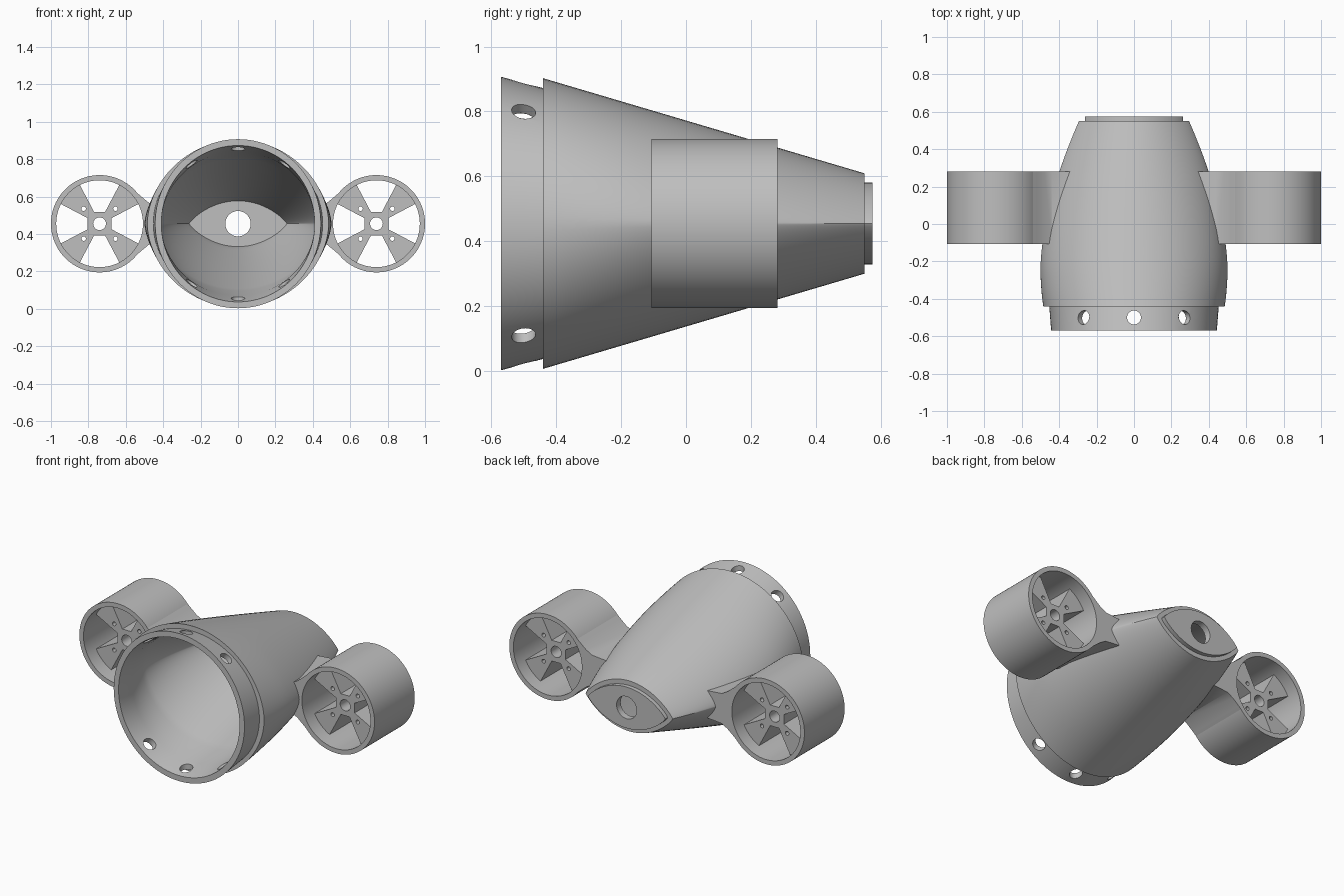
import bpy, bmesh, math
from math import cos, sin, radians, pi

if "Cube" in bpy.data.objects:
    bpy.data.objects.remove(bpy.data.objects["Cube"])

ZC = 0.455          # height of the long axis
DUCT_X = 0.74

grey = bpy.data.materials.new("plain grey")
grey.use_nodes = True
colour = (0.52, 0.52, 0.52, 1)
grey.diffuse_color = colour
grey.node_tree.nodes["Principled BSDF"].inputs["Base Color"].default_value = colour


def make_object(name, bm):
    bmesh.ops.recalc_face_normals(bm, faces=bm.faces[:])
    mesh = bpy.data.meshes.new(name)
    bm.to_mesh(mesh)
    bm.free()
    mesh.materials.append(grey)
    ob = bpy.data.objects.new(name, mesh)
    bpy.context.collection.objects.link(ob)
    return ob


def section(w, h, k, cx=0, n=96):
    """Oval that sharpens into an almond as k grows."""
    pts = []
    for i in range(n):
        a = 2 * pi * i / n
        pts.append((cx + w * cos(a), ZC + h * sin(a) * abs(sin(a)) ** k))
    return pts


def loft(name, rings, cx=0, closed=True):
    """Skin rings of (y, half width, half height, k); closed joins last to first."""
    bm = bmesh.new()
    loops = [[bm.verts.new((x, y, z)) for x, z in section(w, h, k, cx)]
             for y, w, h, k in rings]
    pairs = list(zip(loops, loops[1:]))
    if closed:
        pairs.append((loops[-1], loops[0]))
    else:
        bm.faces.new(loops[0])
        bm.faces.new(loops[-1])
    for a, b in pairs:
        for i in range(len(a)):
            j = (i + 1) % len(a)
            bm.faces.new((a[i], a[j], b[j], b[i]))
    return make_object(name, bm)


def prism(name, outline, y0, y1):
    bm = bmesh.new()
    front = [bm.verts.new((x, y0, z)) for x, z in outline]
    back = [bm.verts.new((x, y1, z)) for x, z in outline]
    bm.faces.new(front)
    bm.faces.new(back)
    for i in range(len(front)):
        j = (i + 1) % len(front)
        bm.faces.new((front[i], front[j], back[j], back[i]))
    return make_object(name, bm)


def cut(ob, cutters):
    bpy.context.view_layer.objects.active = ob
    for c in cutters:
        mod = ob.modifiers.new("cut", "BOOLEAN")
        mod.operation = "DIFFERENCE"
        mod.solver = "EXACT"
        mod.object = c
        bpy.ops.object.modifier_apply(modifier=mod.name)
        bpy.data.objects.remove(c)


def smooth(ob):
    bpy.ops.object.select_all(action="DESELECT")
    ob.select_set(True)
    bpy.context.view_layer.objects.active = ob
    bpy.ops.object.shade_smooth_by_angle(angle=radians(30))


def bore(x, z, r, y0=-1, y1=1, n=32):
    return prism("bore", section(r, r, 0, n=n) if (x, z) == (0, ZC) else
                 [(x + r * cos(2 * pi * i / n), z + r * sin(2 * pi * i / n))
                  for i in range(n)], y0, y1)


def body_ring(y, wall=0.0):
    t = (y + 0.44) / 0.99
    if y > -0.24:
        w = 0.5 - 0.21 * ((y + 0.24) / 0.8) ** 1.7
    else:
        w = 0.5 - 0.015 * ((-0.24 - y) / 0.2) ** 2
    h = 0.446 - 0.296 * (y + 0.435)
    return (y, w - wall, h - wall, 0.08 + 0.62 * t)


# Hollow hull with the collar at its front
steps = [-0.44 + 0.99 * i / 24 for i in range(25)]
outer = [body_ring(y) for y in steps]
collar = [(-0.57, 0.443, 0.452, 0), (-0.44, 0.453, 0.417, 0)]
inner = [body_ring(y, 0.04) for y in steps[4:-1]]
inner = [(0.55, 0.255, 0.12, 0.7)] + inner[::-1]
inner += [(-0.44, 0.41, 0.385, 0), (-0.57, 0.41, 0.418, 0)]
hull = loft("hull", collar + outer + inner)

# Screw holes through the collar, three above and three below
screw_holes = []
for side in (1, -1):
    for angle in (-38, 0, 38):
        bm = bmesh.new()
        bmesh.ops.create_cone(bm, cap_ends=True, segments=32, radius1=0.037,
                              radius2=0.037, depth=0.2)
        hole = make_object("screw_hole", bm)
        a = radians(angle)
        hole.rotation_euler = (0, a, 0)
        hole.location = (0.43 * sin(a), -0.5, ZC + side * 0.43 * cos(a))
        if side < 0:
            hole.rotation_euler = (0, -a, 0)
        screw_holes.append(hole)
bpy.context.view_layer.update()
cut(hull, screw_holes)
smooth(hull)

# Almond end plate with a round centre hole
plate = prism("end_plate", section(0.262, 0.126, 0.7), 0.535, 0.575)
cut(plate, [bore(0, ZC, 0.068)])
smooth(plate)

# Side ducts, motor mounts and struts
Y0, Y1 = -0.107, 0.282
for side, label in ((1, "left"), (-1, "right")):
    cx = side * DUCT_X
    duct = loft(label + "_duct", [(Y0, 0.26, 0.26, 0), (Y1, 0.26, 0.26, 0),
                                  (Y1, 0.232, 0.232, 0), (Y0, 0.232, 0.232, 0)], cx)
    smooth(duct)

    # Four flared spokes around a hub
    outline = []
    for quarter in range(4):
        polar = [(0.07, 25)] + [(0.24, 27 + 4 * i) for i in range(10)] + [(0.07, 65)]
        for r, deg in polar:
            a = radians(deg + 90 * quarter)
            outline.append((cx + r * cos(a), ZC + r * sin(a)))
    mount = prism(label + "_motor_mount", outline, -0.02, 0.2)
    holes = [bore(cx, ZC, 0.034)]
    for sx in (1, -1):
        for sz in (1, -1):
            holes.append(bore(cx + sx * 0.085, ZC + sz * 0.08, 0.012, n=16))
    cut(mount, holes)
    smooth(mount)

    # Concave strut trimmed to the hull and the duct
    half = [(0.6, 0.212), (0.56, 0.183), (0.52, 0.148), (0.48, 0.115),
            (0.44, 0.092), (0.3, 0.08)]
    profile = [(side * x, ZC + z) for x, z in half]
    profile += [(side * x, ZC - z) for x, z in reversed(half)]
    strut = prism(label + "_strut", profile, Y0, Y1)
    cut(strut, [loft("hull_trim", [body_ring(y, 0.01) for y in steps], closed=False),
                bore(cx, ZC, 0.246, n=96)])
    smooth(strut)
